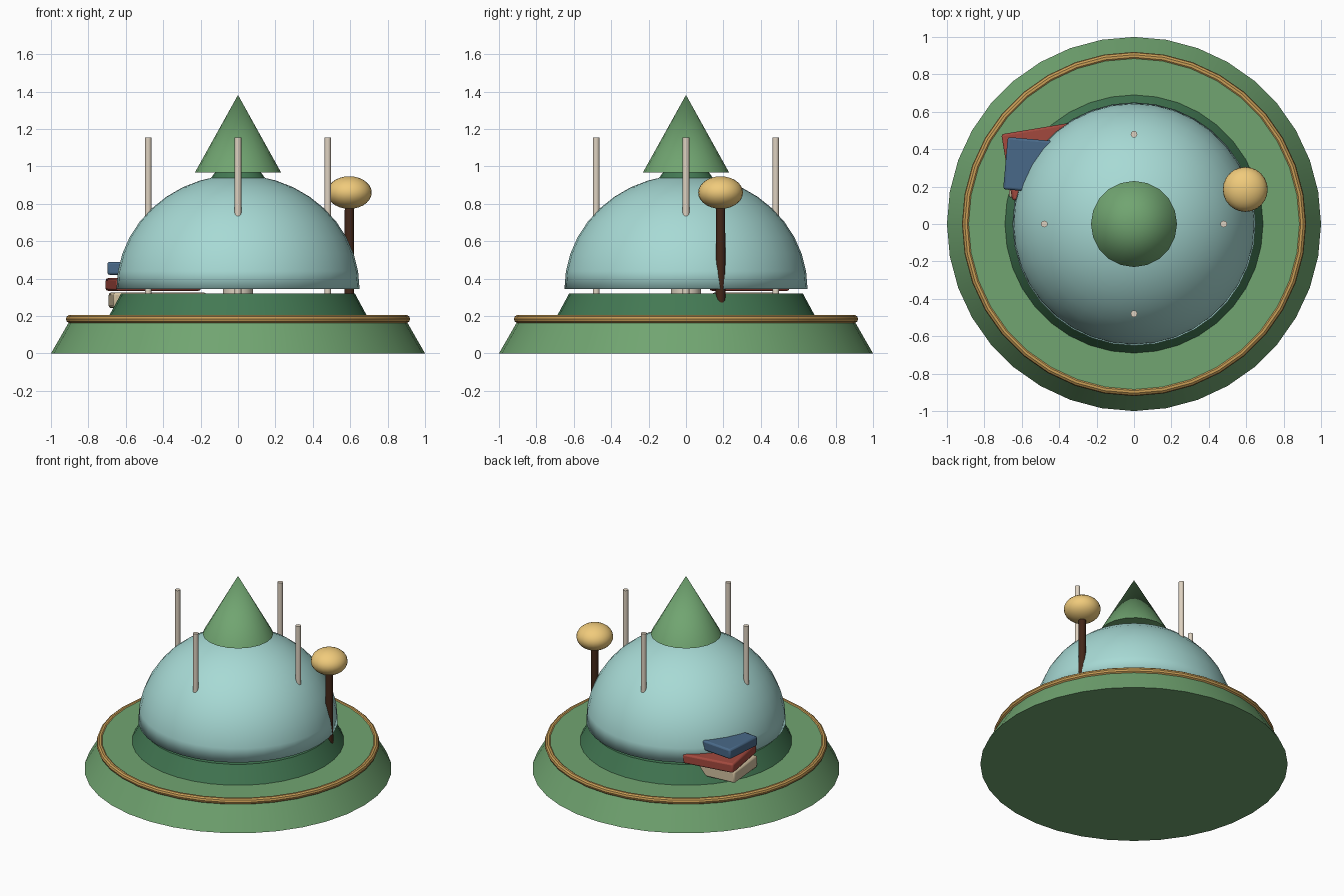
import bpy, math
from mathutils import Vector

if "Cube" in bpy.data.objects:
    bpy.data.objects.remove(bpy.data.objects["Cube"])


def mat(name, rgb):
    m = bpy.data.materials.new(name)
    m.diffuse_color = (*[c ** 2.2 for c in rgb], 1)
    m.use_nodes = True
    m.node_tree.nodes["Principled BSDF"].inputs["Base Color"].default_value = m.diffuse_color
    return m


GREEN = mat("leaf_green", (0.44, 0.64, 0.44))
DARK = mat("dark_green", (0.27, 0.47, 0.33))
GOLD = mat("gold", (0.78, 0.61, 0.34))
GLASS = mat("pale_teal", (0.65, 0.85, 0.83))
IVORY = mat("ivory", (0.87, 0.82, 0.75))
BROWN = mat("bark_brown", (0.27, 0.17, 0.12))
AMBER = mat("amber", (0.94, 0.79, 0.48))
BLUE = mat("book_blue", (0.29, 0.41, 0.53))
RED = mat("book_red", (0.63, 0.29, 0.25))
CREAM = mat("book_cream", (0.82, 0.75, 0.62))


def finish(name, material, smooth=True):
    ob = bpy.context.object
    ob.name = name
    ob.data.materials.append(material)
    if smooth:
        bpy.ops.object.shade_smooth_by_angle(angle=math.radians(35))
    return ob


def frustum(name, r1, r2, z1, z2, material, sides=36, x=0, y=0):
    bpy.ops.mesh.primitive_cone_add(vertices=sides, radius1=r1, radius2=r2,
                                    depth=z2 - z1, location=(x, y, (z1 + z2) / 2))
    return finish(name, material)


def book(name, x, y, z1, z2, w, d, angle, material):
    bpy.ops.mesh.primitive_cube_add(size=1, location=(x, y, (z1 + z2) / 2),
                                    rotation=(0, 0, math.radians(angle)))
    ob = bpy.context.object
    ob.scale = (w, d, z2 - z1)
    bpy.ops.object.transform_apply(location=False, rotation=False, scale=True)
    bev = ob.modifiers.new("edge", 'BEVEL')
    bev.width, bev.segments = 0.012, 2
    return finish(name, material)


# Stepped base with gold trim
frustum("base_tier", 1.0, 0.885, 0, 0.2, GREEN)
frustum("upper_tier", 0.69, 0.625, 0.2, 0.32, DARK)
bpy.ops.mesh.primitive_torus_add(major_radius=0.898, minor_radius=0.022, major_segments=36,
                                 minor_segments=10, location=(0, 0, 0.184))
finish("trim_ring", GOLD)

# Dome: half-ellipse profile spun round z as a thin shell
RINGS, SEGS = 10, 36
verts, faces = [], []
for i in range(RINGS):
    a = math.pi / 2 * i / RINGS
    for j in range(SEGS):
        t = 2 * math.pi * j / SEGS
        verts.append((0.65 * math.cos(a) * math.cos(t), 0.65 * math.cos(a) * math.sin(t),
                      0.345 + 0.61 * math.sin(a)))
verts.append((0, 0, 0.955))
for i in range(RINGS - 1):
    for j in range(SEGS):
        k = (j + 1) % SEGS
        faces.append((i * SEGS + j, i * SEGS + k, (i + 1) * SEGS + k, (i + 1) * SEGS + j))
for j in range(SEGS):
    faces.append(((RINGS - 1) * SEGS + j, (RINGS - 1) * SEGS + (j + 1) % SEGS, RINGS * SEGS))
me = bpy.data.meshes.new("dome")
me.from_pydata(verts, [], faces)
dome = bpy.data.objects.new("dome", me)
bpy.context.collection.objects.link(dome)
bpy.ops.object.select_all(action='DESELECT')
dome.select_set(True)
bpy.context.view_layer.objects.active = dome
dome.modifiers.new("shell", 'SOLIDIFY').thickness = 0.015
finish("dome", GLASS)

# Central column, collar and pointed roof
frustum("column", 0.08, 0.08, 0.32, 0.94, IVORY, 20)
frustum("roof_collar", 0.15, 0.12, 0.93, 0.972, DARK, 20)
frustum("roof", 0.23, 0, 0.968, 1.382, GREEN, 20)

# Four poles
for i in range(4):
    a = i * math.pi / 2
    frustum(f"pole_{i + 1}", 0.018, 0.018, 0.32, 1.155, IVORY, 12,
            0.48 * math.cos(a), 0.48 * math.sin(a))

# Ball-topped post beside the dome
frustum("post", 0.027, 0.024, 0.2, 0.82, BROWN, 12, 0.595, 0.185)
bpy.ops.mesh.primitive_uv_sphere_add(segments=24, ring_count=14, radius=1,
                                     location=(0.595, 0.185, 0.86))
bpy.context.object.scale = (0.12, 0.12, 0.087)
finish("post_ball", AMBER)

# Stack of books
book("book_bottom", -0.43, 0.31, 0.242, 0.325, 0.5, 0.3, 5, CREAM)
book("book_middle", -0.453, 0.34, 0.335, 0.402, 0.46, 0.36, 9.5, RED)
book("book_top", -0.488, 0.308, 0.42, 0.49, 0.4, 0.28, -5, BLUE)
